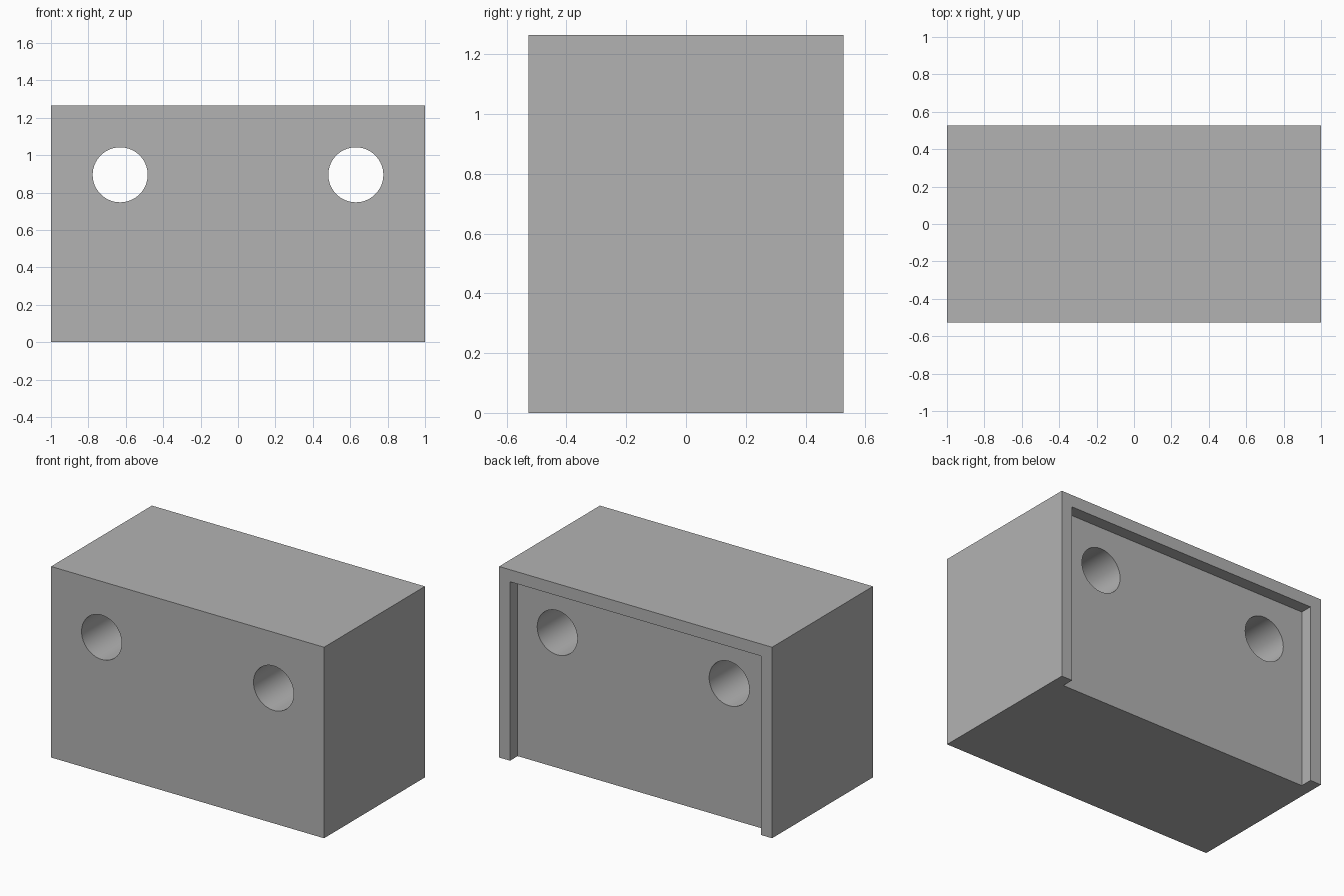
import bpy
from math import radians

if "Cube" in bpy.data.objects:
    bpy.data.objects.remove(bpy.data.objects["Cube"], do_unlink=True)

W, D, H = 2.0, 1.055, 1.265      # overall size
RIM = 0.08                       # rim width and recess depth
HOLE_X, HOLE_Z, HOLE_R = 0.63, 0.895, 0.147

grey = bpy.data.materials.new("plain grey")
grey.use_nodes = True
colour = (0.45, 0.45, 0.45, 1)
grey.diffuse_color = colour
grey.node_tree.nodes["Principled BSDF"].inputs["Base Color"].default_value = colour


def box(name, lo, hi):
    bpy.ops.mesh.primitive_cube_add(size=1, location=[(a + b) / 2 for a, b in zip(lo, hi)])
    ob = bpy.context.object
    ob.name = name
    ob.scale = [b - a for a, b in zip(lo, hi)]
    bpy.ops.object.transform_apply(location=False, rotation=False, scale=True)
    ob.data.materials.append(grey)
    return ob


def cut(target, cutter):
    cutter.hide_render = True
    mod = target.modifiers.new("cut", 'BOOLEAN')
    mod.operation = 'DIFFERENCE'
    mod.solver = 'EXACT'
    mod.object = cutter
    bpy.context.view_layer.objects.active = target
    bpy.ops.object.modifier_apply(modifier=mod.name)
    bpy.data.objects.remove(cutter, do_unlink=True)


# Solid block
block = box("block", (-W / 2, -D / 2, 0), (W / 2, D / 2, H))

# Shallow recess in the back, open at the bottom
cut(block, box("recess_cutter", (-W / 2 + RIM, D / 2 - RIM, -0.1),
               (W / 2 - RIM, D / 2 + 0.1, H - RIM)))

# Two round holes from front to back
for side in (-1, 1):
    bpy.ops.mesh.primitive_cylinder_add(vertices=64, radius=HOLE_R, depth=D * 2,
                                        location=(side * HOLE_X, 0, HOLE_Z),
                                        rotation=(radians(90), 0, 0))
    hole = bpy.context.object
    hole.name = "hole_cutter"
    hole.data.materials.append(grey)
    cut(block, hole)

# Smooth hole walls, sharp block edges
bpy.ops.object.select_all(action='DESELECT')
block.select_set(True)
bpy.context.view_layer.objects.active = block
bpy.ops.object.shade_smooth_by_angle(angle=radians(30))
